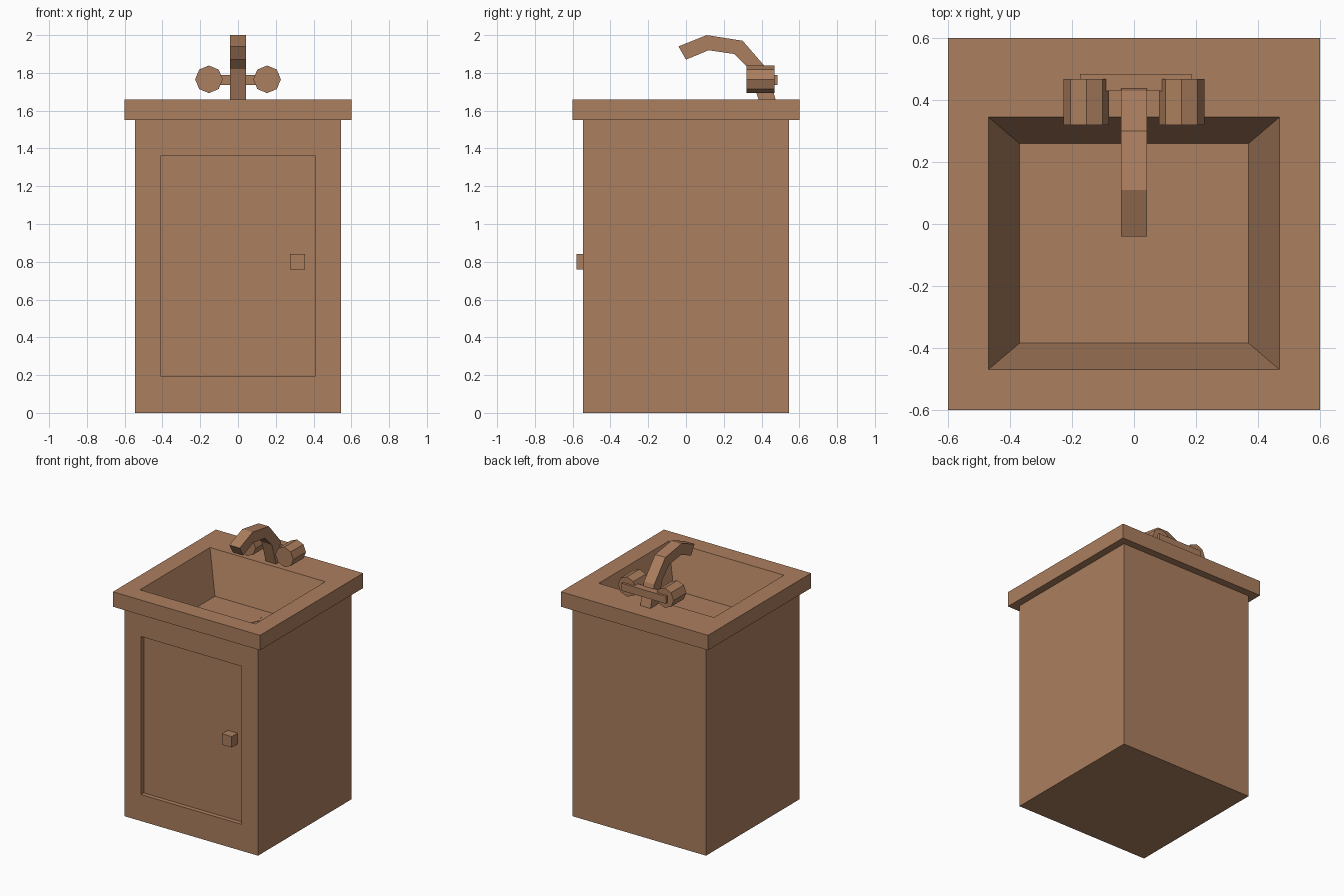
import bpy, bmesh
from math import cos, sin, pi

cube = bpy.data.objects.get("Cube")
if cube:
    bpy.data.objects.remove(cube)

COLOR = (0.41, 0.21, 0.112, 1)
brown = bpy.data.materials.new("warm_brown")
brown.diffuse_color = COLOR
brown.use_nodes = True
brown.node_tree.nodes["Principled BSDF"].inputs["Base Color"].default_value = COLOR


def loft(name, rings, cap_start=True, cap_end=True, drop=None):
    """Skin a stack of equal-length rings; drop(face) picks faces to leave open."""
    bm = bmesh.new()
    loops = [[bm.verts.new(p) for p in ring] for ring in rings]
    for a, b in zip(loops, loops[1:]):
        for i in range(len(a)):
            j = (i + 1) % len(a)
            bm.faces.new((a[i], a[j], b[j], b[i]))
    if cap_start:
        bm.faces.new(loops[0][::-1])
    if cap_end:
        bm.faces.new(loops[-1])
    bmesh.ops.recalc_face_normals(bm, faces=bm.faces)
    if drop:
        hidden = [f for f in bm.faces if drop(f)]
        bmesh.ops.delete(bm, geom=hidden, context='FACES')
    mesh = bpy.data.meshes.new(name)
    bm.to_mesh(mesh)
    bm.free()
    mesh.materials.append(brown)
    obj = bpy.data.objects.new(name, mesh)
    bpy.context.collection.objects.link(obj)
    return obj


def rect_xy(x, y0, y1, z):
    return [(-x, y0, z), (x, y0, z), (x, y1, z), (-x, y1, z)]


def rect_xz(x0, x1, z0, z1, y):
    return [(x0, y, z0), (x1, y, z0), (x1, y, z1), (x0, y, z1)]


def octagon(cx, cy, r):
    return [(cx + r * cos(i * pi / 4), cy + r * sin(i * pi / 4)) for i in range(8)]


# Cabinet with recessed door; top left open for the basin
BODY, JOIN, TOP, FLOOR = 0.545, 1.55, 1.66, 1.36
loft("cabinet", [
    rect_xz(-BODY, BODY, 0, JOIN, BODY),
    rect_xz(-BODY, BODY, 0, JOIN, -BODY),
    rect_xz(-0.41, 0.41, 0.195, 1.36, -BODY),
    rect_xz(-0.41, 0.41, 0.195, 1.36, -BODY + 0.033),
], drop=lambda f: f.normal.z > 0.9 and f.calc_center_median().z > JOIN - 0.01)

# Door knob
loft("door_knob", [rect_xz(0.275, 0.355, 0.76, 0.84, y) for y in (-0.51, -0.58)])

# Countertop with sunken, tapered basin
loft("countertop_basin", [
    rect_xy(BODY, -BODY, BODY, JOIN),
    rect_xy(0.6, -0.6, 0.6, JOIN),
    rect_xy(0.6, -0.6, 0.6, TOP),
    rect_xy(0.47, -0.47, 0.345, TOP),
    rect_xy(0.37, -0.385, 0.26, FLOOR),
], cap_start=False)

# Drain disc
loft("drain", [[(x, y, z) for x, y in octagon(0, 0.11, 0.097)]
               for z in (FLOOR - 0.002, FLOOR + 0.003)])

# Faucet spout, a bent square bar drawn in side profile
upper = [(-0.04, 1.94), (0.11, 2.0), (0.30, 1.97), (0.43, 1.82), (0.475, 1.655)]
lower = [(0.385, 1.655), (0.335, 1.82), (0.255, 1.90), (0.12, 1.92), (0.0, 1.87)]
loft("spout", [[(x, y, z) for y, z in upper + lower] for x in (-0.042, 0.042)])

# Cross bar and the two taps
loft("tap_bar", [rect_xz(-0.175, 0.185, 1.735, 1.79, y) for y in (0.43, 0.485)])
for side, sx in (("left", 1), ("right", -1)):
    loft(side + "_tap", [[(x, y, z) for x, z in octagon(sx * 0.154, 1.766, 0.073)]
                         for y in (0.32, 0.468)])
